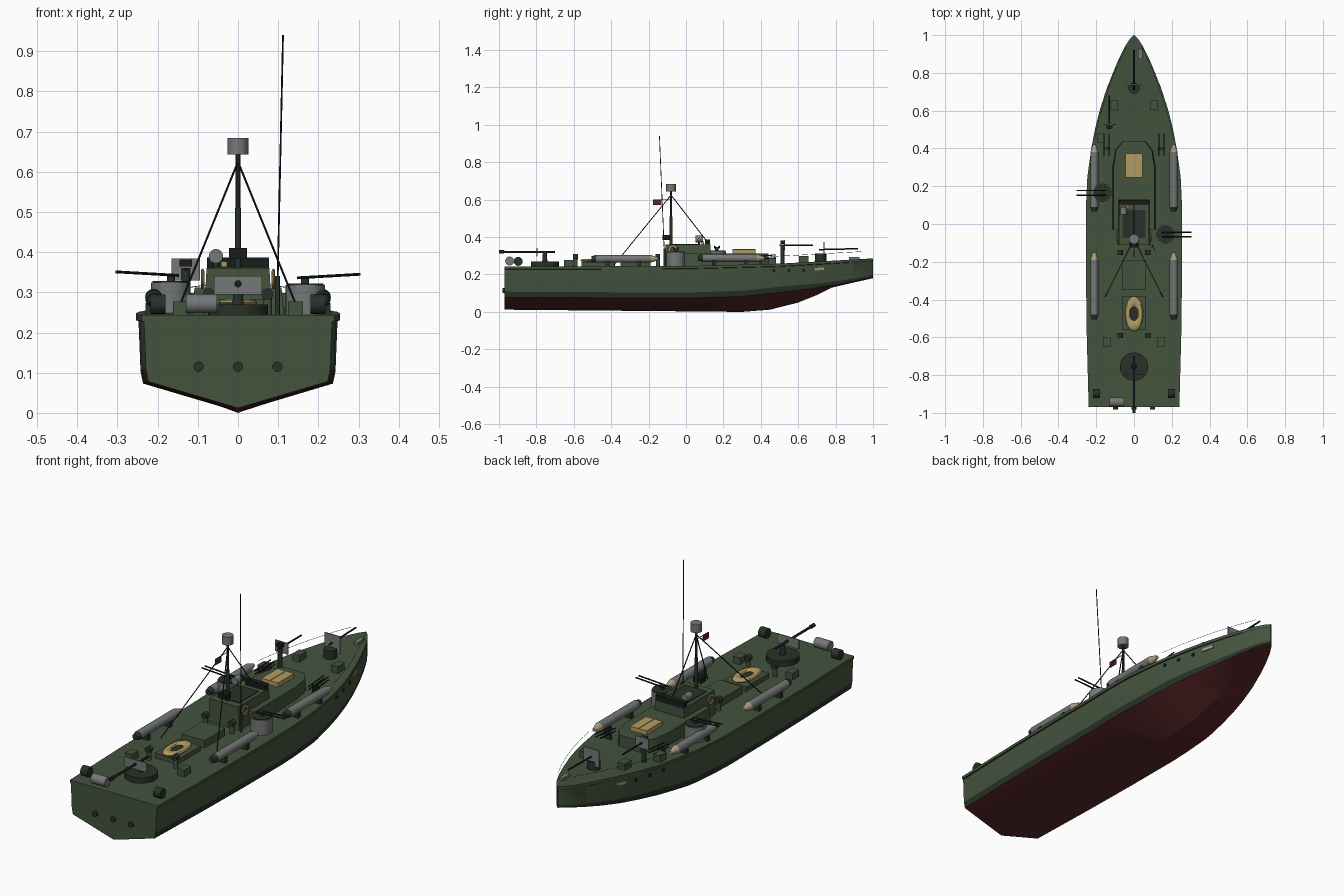
import bpy, bmesh, math
from mathutils import Vector

if "Cube" in bpy.data.objects:
    bpy.data.objects.remove(bpy.data.objects["Cube"])


def mat(name, r, g, b):
    m = bpy.data.materials.new(name)
    m.diffuse_color = (r, g, b, 1)
    m.use_nodes = True
    m.node_tree.nodes["Principled BSDF"].inputs["Base Color"].default_value = m.diffuse_color
    return m


GREEN = mat("olive_green", .058, .088, .048)
DARK = mat("dark_green", .021, .031, .021)
GRAY = mat("gray", .18, .185, .185)
TAN = mat("tan", .45, .33, .115)
RED = mat("bottom_red", .10, .020, .021)
BLACK = mat("black", .010, .012, .012)
SAND = mat("pale_sand", .40, .33, .21)


def obj(name, bm, *mats):
    bmesh.ops.recalc_face_normals(bm, faces=bm.faces)
    me = bpy.data.meshes.new(name)
    bm.to_mesh(me)
    bm.free()
    for m in mats:
        me.materials.append(m)
    o = bpy.data.objects.new(name, me)
    bpy.context.collection.objects.link(o)
    return o


def box(name, c, s, m):
    bm = bmesh.new()
    bmesh.ops.create_cube(bm, size=1)
    for v in bm.verts:
        v.co = Vector([c[i] + v.co[i] * s[i] for i in range(3)])
    return obj(name, bm, m)


def rod(name, a, b, r, m, r2=None, n=12):
    a, b = Vector(a), Vector(b)
    bm = bmesh.new()
    bmesh.ops.create_cone(bm, cap_ends=True, segments=n, radius1=r,
                          radius2=r if r2 is None else r2, depth=(b - a).length)
    q = (b - a).to_track_quat('Z', 'Y')
    for v in bm.verts:
        v.co = q @ v.co + (a + b) / 2
    return obj(name, bm, m)


def prism(name, pts, z0, z1, m, inset=0):
    """Mirrored half outline extruded upward, with an optional narrower top."""
    full = pts + [(-x, y) for x, y in reversed(pts)]
    bm = bmesh.new()
    lo = [bm.verts.new((x, y, z0)) for x, y in full]
    hi = [bm.verts.new((x * (1 - inset), y, z1)) for x, y in full]
    bm.faces.new(lo)
    bm.faces.new(hi)
    for i in range(len(full)):
        j = (i + 1) % len(full)
        bm.faces.new((lo[i], lo[j], hi[j], hi[i]))
    return obj(name, bm, m)


def ring(name, c, r, tube, m, axis='Z', sy=1):
    bm = bmesh.new()
    n, k = 20, 8
    rows = []
    for i in range(n):
        a = 2 * math.pi * i / n
        row = []
        for j in range(k):
            t = 2 * math.pi * j / k
            d = r + tube * math.cos(t)
            p = (d * math.cos(a), d * math.sin(a) * sy, tube * .6 * math.sin(t))
            if axis == 'X':
                p = (p[2], p[0], p[1])
            row.append(bm.verts.new(Vector(p) + Vector(c)))
        rows.append(row)
    for i in range(n):
        for j in range(k):
            a, b = rows[i], rows[(i + 1) % n]
            bm.faces.new((a[j], b[j], b[(j + 1) % k], a[(j + 1) % k]))
    return obj(name, bm, m)


def lerp(tab, y):
    for (y0, a), (y1, b) in zip(tab, tab[1:]):
        if y <= y1:
            return a + (b - a) * (y - y0) / (y1 - y0)
    return tab[-1][1]


# Hull lines along the length
WIDTH = [(-.97, .24), (-.6, .25), (-.3, .254), (.1, .254), (.25, .247), (.4, .226), (.5, .207),
         (.6, .182), (.7, .15), (.8, .112), (.88, .078), (.94, .048), (.98, .022), (1, .003)]
DECK = [(-.97, .243), (0, .245), (.5, .258), (1, .286)]
CHINE = [(-.97, .078), (0, .073), (.3, .083), (.5, .104), (.7, .128), (.8, .144), (1, .184)]
KEEL = [(-.97, .012), (0, .003), (.3, 0), (.45, .012), (.6, .05), (.7, .09), (.78, .13),
        (.9, .158), (1, .18)]


def deck(y):
    return lerp(DECK, y)


def side(y, z):
    """Half width of the hull side at a given height."""
    return lerp(WIDTH, y) * (.955 + .02 * (z - .1) / .13)


ys = sorted({p[0] for p in WIDTH + KEEL})
bm = bmesh.new()
sections = []
for y in ys:
    w, zd, zc, zk = lerp(WIDTH, y), deck(y), lerp(CHINE, y), lerp(KEEL, y)
    band = zc + (.03 if y < .5 else .03 - .036 * (y - .5))
    half = [(w, zd), (w, zd - .014), (w * .975, zd - .016), (w * .955, band), (w * .93, zc)]
    loop = half + [(0, min(zk, zc))] + [(-x, z) for x, z in reversed(half)]
    sections.append([bm.verts.new((x, y, z)) for x, z in loop])
for a, b in zip(sections, sections[1:]):
    for i in range(11):
        j = (i + 1) % 11
        f = bm.faces.new((a[i], a[j], b[j], b[i]))
        f.material_index = {3: 1, 6: 1, 4: 2, 5: 2, 1: 1, 8: 1}.get(i, 0)
bm.faces.new(sections[0])
bm.faces.new(sections[-1])
obj("hull", bm, GREEN, DARK, RED)

# Cabins, bridge and deck houses
prism("forward_cabin", [(.115, -.03), (.115, .3), (.1, .39), (.06, .44)], .24, .312, GREEN, .06)
prism("bridge", [(.085, -.11), (.085, .13)], .24, .36, GREEN, .08)
box("bridge_well", (0, .0, .361), (.12, .15, .006), DARK)
box("windshield", (0, .115, .372), (.155, .026, .03), BLACK)
box("skylight", (0, .31, .321), (.09, .125, .024), TAN)
box("skylight_bar", (0, .31, .334), (.004, .125, .003), SAND)
box("aft_house", (0, -.27, .262), (.125, .16, .04), GREEN)
box("raft_base", (0, -.47, .254), (.125, .18, .026), GREEN)
ring("life_raft", (0, -.475, .275), .034, .014, TAN, sy=1.9)
box("raft_floor", (0, -.475, .27), (.045, .09, .006), DARK)
rod("searchlight", (-.055, .05, .39), (-.055, .09, .39), .018, GRAY)
rod("searchlight_post", (-.055, .07, .355), (-.055, .07, .385), .006, DARK)
box("wheel_stand", (-.035, .09, .367), (.015, .015, .02), TAN)

for s in (-1, 1):
    ring("life_ring", (s * .088, -.07, .333), .019, .007, TAN, 'X')
    # Torpedoes on cradles
    for y0, z in ((.07, .288), (-.5, .284)):
        x = s * .21
        rod("torpedo_body", (x, y0 + .02, z), (x, y0 + .31, z), .021, GRAY, n=16)
        rod("torpedo_nose", (x, y0 + .31, z), (x, y0 + .35, z), .021, SAND, .008, 16)
        rod("torpedo_tail", (x, y0 - .005, z), (x, y0 + .02, z), .014, DARK, .021, 16)
        for d in (.08, .25):
            box("torpedo_cradle", (x, y0 + d, .257), (.04, .02, .034), DARK)
    # Vents
    for y in (-.15, -.59):
        rod("vent_pipe", (s * .073, y, .24), (s * .073, y, .295), .011, GREEN)
        rod("vent_cowl", (s * .073, y - .014, .295), (s * .073, y + .012, .295), .015, DARK)
    # Lockers and drums
    for x, y in ((.143, -.625), (.105, .63), (.175, .455)):
        if y != .455 or s < 0:
            box("locker", (s * x, y, deck(y) + .015), (.038, .052, .036), GREEN)
    rod("stern_drum", (s * .18, -.897, .27), (s * .218, -.897, .27), .024, DARK, n=16)
    # Rocket racks
    for x in (.133, .158):
        for z in (.28, .295):
            rod("rocket", (s * x, .36, z), (s * x, .48, z + .01), .003, BLACK, n=6)
    box("rocket_rack", (s * .145, .4, .27), (.035, .012, .04), DARK)
    # Portholes and stowed anchors on the hull side
    for y in (.47, .55, .63):
        x = side(y, .222)
        rod("porthole", (s * (x - .01), y, .222), (s * (x + .003), y, .222), .009, BLACK)
    x = side(.71, .23)
    o = box("hull_anchor", (0, 0, 0), (.008, .058, .014), SAND)
    o.location = (s * x, .71, .23)
    o.rotation_euler = (.08, 0, s * .34)
    # Mast stays
    rod("mast_stay", (0, -.08, .625), (s * .152, -.385, .25), .0025, BLACK, n=6)
    # Bow lifeline
    pts = [(s * (lerp(WIDTH, y) - .008), y, deck(y) + .04) for y in (.45, .55, .65, .75, .85, .94)]
    for a, b in zip(pts, pts[1:]):
        rod("lifeline", a, b, .0009, BLACK, n=4)

# Mast, radar, flag and aerial
rod("mast", (0, -.08, .25), (0, -.08, .645), .006, BLACK)
rod("mast_foot", (0, -.08, .25), (0, -.08, .51), .008, DARK)
rod("radar_drum", (0, -.08, .643), (0, -.08, .684), .026, GRAY, n=20)
rod("fore_stay", (0, -.08, .625), (0, .125, .36), .0025, BLACK, n=6)
box("flag", (0, -.153, .586), (.004, .046, .03), RED)
rod("flag_line", (0, -.08, .6), (0, -.176, .6), .0015, BLACK, n=6)
rod("aerial", (.098, -.115, .3), (.112, -.142, .94), .0022, BLACK, n=6)
rod("aerial_foot", (.098, -.115, .24), (.098, -.115, .34), .006, DARK)
box("mast_box", (0, -.105, .397), (.045, .04, .026), BLACK)

# Twin gun tubs
for s, y, zt in ((1, -.055, .318), (-1, .165, .324)):
    x = s * .167
    rod("gun_tub", (x, y, .24), (x, y, zt), .049, GRAY, n=24)
    rod("gun_tub_well", (x, y, zt), (x, y, zt + .004), .046, DARK, n=24)
    rod("gun_post", (x, y, zt), (x, y, zt + .022), .01, DARK)
    for d in (-.012, .012):
        rod("tub_gun_barrel", (x - s * .02, y + d, zt + .018),
            (s * .305, y + d, zt + .027), .0035, BLACK, n=8)

# Stern gun
rod("stern_gun_base", (0, -.755, .24), (0, -.755, .27), .075, DARK, n=28)
rod("stern_gun_post", (0, -.755, .27), (0, -.755, .32), .014, DARK, .01)
box("stern_gun_shield", (0, -.797, .318), (.12, .006, .046), GRAY)
rod("stern_gun_barrel", (0, -.70, .32), (0, -.975, .321), .006, BLACK)
rod("stern_gun_muzzle", (0, -.972, .321), (0, -1, .321), .009, BLACK)

# Bow gun
rod("bow_gun_post", (0, .72, .26), (0, .72, .312), .03, DARK, n=16)
box("bow_gun_shield", (0, .737, .332), (.085, .006, .085), GRAY)
rod("bow_gun_barrel", (0, .71, .333), (0, .92, .338), .004, BLACK, n=8)

# Side gun forward
rod("small_gun_post", (-.13, .515, .25), (-.13, .515, .36), .011, DARK)
box("small_gun_shield", (-.13, .527, .357), (.07, .006, .055), GRAY)
box("small_gun_breech", (-.13, .515, .373), (.03, .02, .018), BLACK)
rod("small_gun_barrel", (-.13, .5, .357), (-.13, .68, .357), .004, BLACK, n=8)

# Stern fittings
rod("smoke_canister", (-.13, -.943, .272), (-.052, -.943, .272), .024, GRAY, n=16)
for x in (-.098, 0, .098):
    rod("exhaust", (x, -.96, .115), (x, -.982, .115), .013, DARK)
o = box("deck_anchor", (.033, .9, deck(.9) + .006), (.022, .055, .014), GRAY)

# Smooth shading with sharp edges kept
for o in bpy.context.scene.objects:
    o.select_set(True)
    bpy.context.view_layer.objects.active = o
bpy.ops.object.shade_smooth_by_angle(angle=math.radians(35))
